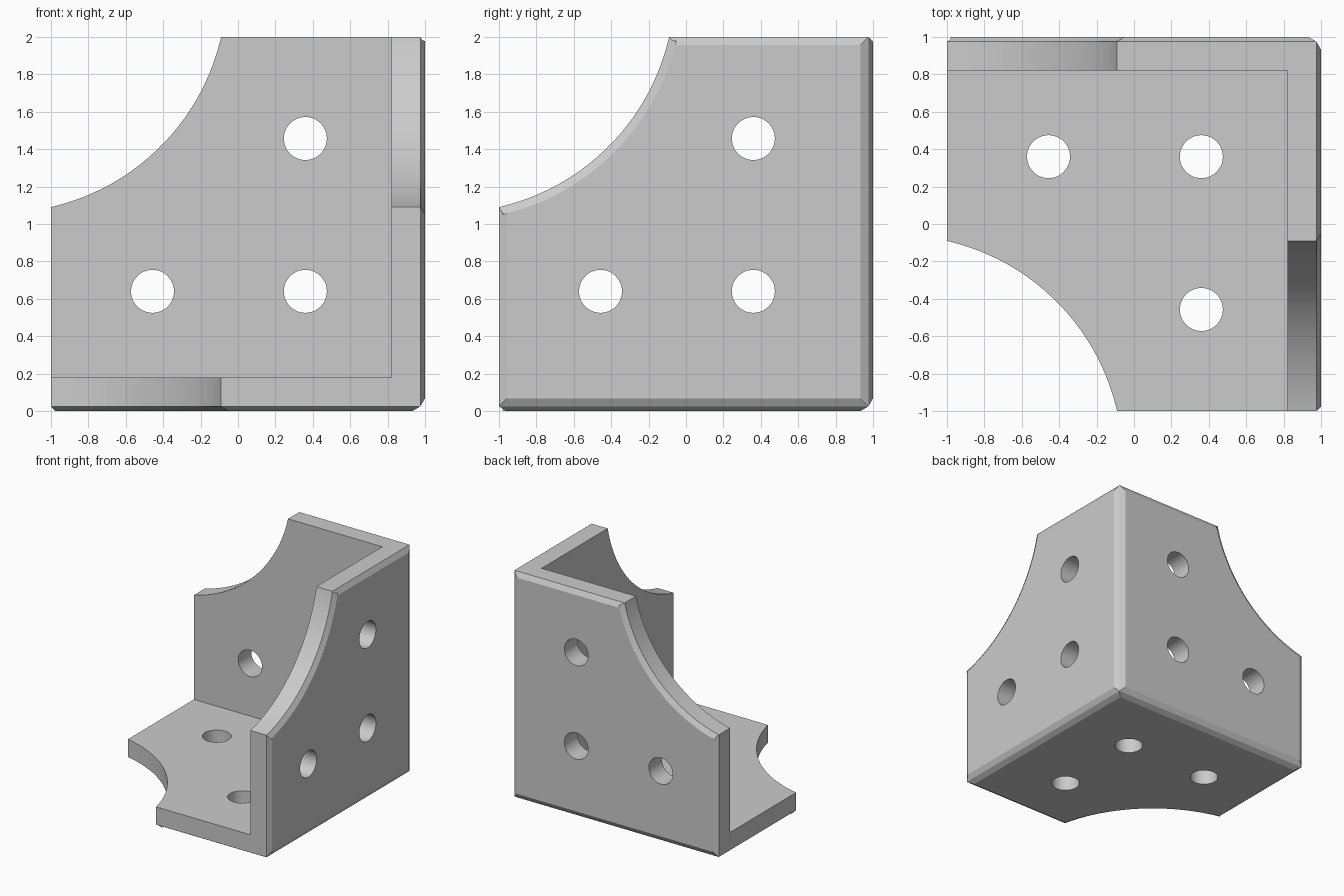
import bpy, bmesh, math
from mathutils import Vector

if "Cube" in bpy.data.objects:
    bpy.data.objects.remove(bpy.data.objects["Cube"], do_unlink=True)

WALL, RIM, BEVEL = 0.18, 0.025, 0.043   # wall thickness, bevel depth, bevel width
ARC_CENTRE, ARC_RADIUS = 2.27, 1.21     # measured from the closed corner
HOLES = [(0.64, 0.64), (1.457, 0.64), (0.64, 1.457)]
HOLE_RADIUS = 0.115


def place(axis, u, v, depth):
    """Position from distances to the closed corner at (1, 1, 0)."""
    d = [u, v]
    d.insert(axis, depth)
    return Vector((1 - d[0], 1 - d[1], d[2]))


def box(name, lo, hi):
    lo, hi = Vector(lo), Vector(hi)
    bpy.ops.mesh.primitive_cube_add(size=1, location=(lo + hi) / 2)
    ob = bpy.context.object
    ob.name = name
    ob.scale = hi - lo
    bpy.ops.object.transform_apply(location=True, rotation=False, scale=True)
    return ob


def cylinder(axis, u, v, radius, sides):
    rot = [(0, math.pi / 2, 0), (math.pi / 2, 0, 0), (0, 0, 0)][axis]
    bpy.ops.mesh.primitive_cylinder_add(vertices=sides, radius=radius, depth=0.6,
                                        location=place(axis, u, v, 0.1), rotation=rot)
    return bpy.context.object


def cut(ob, cutter):
    cutter.hide_render = True
    mod = ob.modifiers.new("cut", "BOOLEAN")
    mod.operation, mod.solver, mod.object = "DIFFERENCE", "EXACT", cutter
    bpy.ops.object.select_all(action="DESELECT")
    bpy.context.view_layer.objects.active = ob
    ob.select_set(True)
    bpy.ops.object.modifier_apply(modifier=mod.name)
    bpy.data.objects.remove(cutter, do_unlink=True)


# Three joined walls with a rounded cutout in each
bracket = box("corner_bracket", (-1, -1, RIM), (1 - RIM, 1 - RIM, 2))
cut(bracket, box("inner_space", (-1.5, -1.5, WALL), (1 - WALL, 1 - WALL, 2.5)))
for axis in range(3):
    cut(bracket, cylinder(axis, ARC_CENTRE, ARC_CENTRE, ARC_RADIUS, 160))

# Raised outer faces with a sloped border
bm = bmesh.new()
bm.from_mesh(bracket.data)
for axis in range(3):
    plane = place(axis, 1, 1, RIM)[axis]
    outer = [f for f in bm.faces if abs(f.normal[axis]) > 0.99
             and abs(f.calc_center_median()[axis] - plane) < 0.001]
    bmesh.ops.inset_region(bm, faces=outer, thickness=BEVEL, depth=RIM,
                           use_boundary=True, use_even_offset=True)
    # Keep the raised face level
    for f in outer:
        for v in f.verts:
            v.co[axis] = place(axis, 1, 1, 0)[axis]
bm.normal_update()
bm.to_mesh(bracket.data)
bm.free()

# Screw holes
for axis in range(3):
    for u, v in HOLES:
        cut(bracket, cylinder(axis, u, v, HOLE_RADIUS, 48))

# Material and shading
grey = bpy.data.materials.new("plain_grey")
grey.use_nodes = True
colour = (0.6, 0.6, 0.6, 1)
grey.diffuse_color = colour
grey.node_tree.nodes["Principled BSDF"].inputs["Base Color"].default_value = colour
bracket.data.materials.clear()
bracket.data.materials.append(grey)
bpy.ops.object.shade_smooth_by_angle(angle=math.radians(29))
